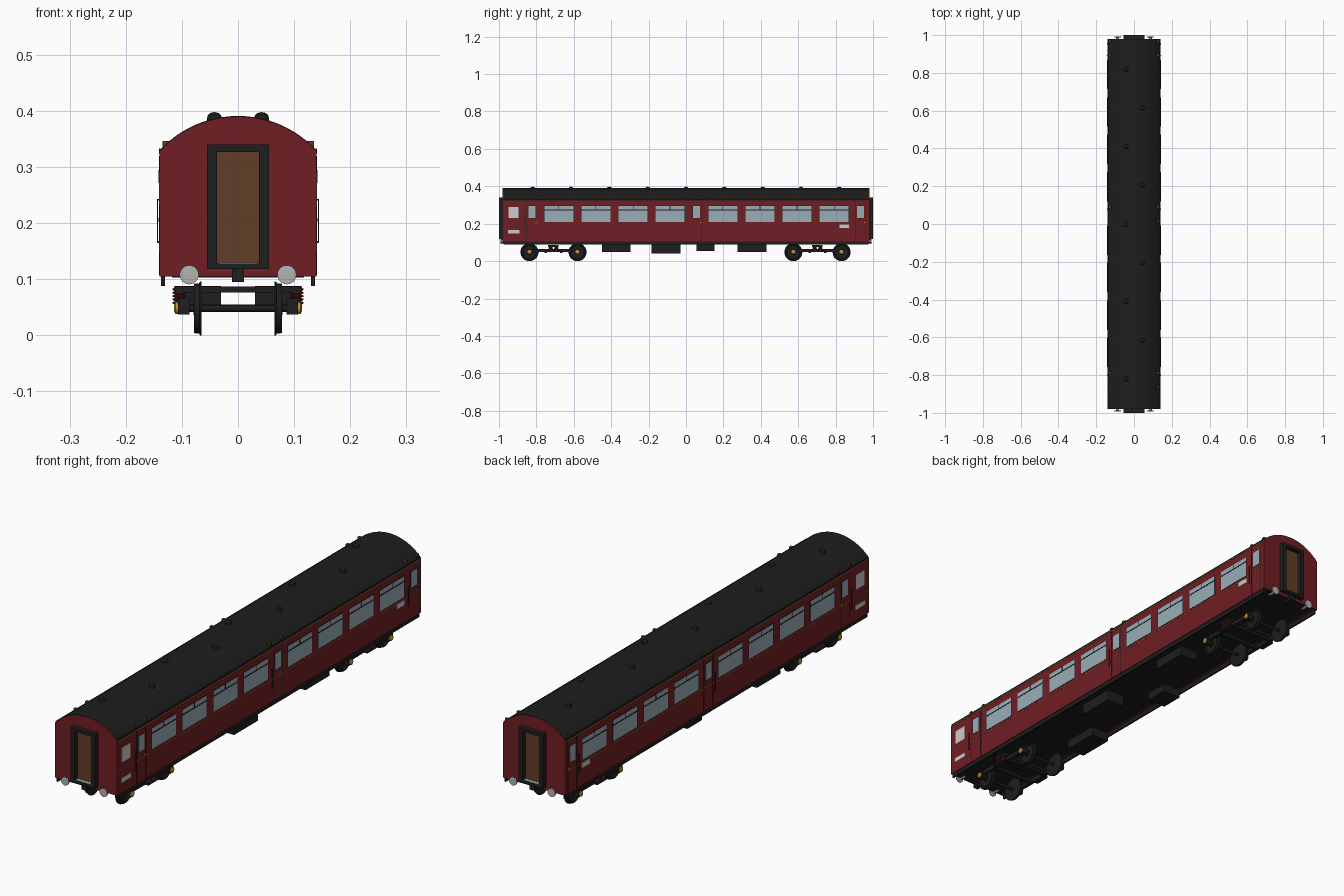
import bpy, bmesh, math
from mathutils import Matrix, Vector

if "Cube" in bpy.data.objects:
    bpy.data.objects.remove(bpy.data.objects["Cube"])

def material(name, r, g, b):
    m = bpy.data.materials.new(name)
    m.diffuse_color = (r, g, b, 1)
    m.use_nodes = True
    m.node_tree.nodes["Principled BSDF"].inputs["Base Color"].default_value = m.diffuse_color
    return m

RED = material("maroon", 0.165, 0.013, 0.017)
BLACK = material("black", 0.013, 0.013, 0.013)
GLASS = material("glass", 0.32, 0.42, 0.48)
WHITE = material("white", 0.62, 0.62, 0.62)
STEEL = material("steel", 0.45, 0.45, 0.45)
BROWN = material("door_brown", 0.12, 0.047, 0.02)
GOLD = material("gold", 0.55, 0.28, 0.03)

def finish(name, bm, mat, smooth=False):
    bmesh.ops.recalc_face_normals(bm, faces=bm.faces)
    me = bpy.data.meshes.new(name)
    bm.to_mesh(me)
    bm.free()
    ob = bpy.data.objects.new(name, me)
    bpy.context.collection.objects.link(ob)
    me.materials.append(mat)
    if smooth:
        bpy.ops.object.select_all(action='DESELECT')
        ob.select_set(True)
        bpy.context.view_layer.objects.active = ob
        bpy.ops.object.shade_smooth_by_angle(angle=math.radians(35))
    return ob

def boxes(name, mat, ranges, mirror=""):
    """Boxes given as (x0, x1, y0, y1, z0, z1), repeated across the named axes."""
    bm = bmesh.new()
    for x0, x1, y0, y1, z0, z1 in ranges:
        for sx in ((1, -1) if "x" in mirror else (1,)):
            for sy in ((1, -1) if "y" in mirror else (1,)):
                c = Vector((sx * (x0 + x1) / 2, sy * (y0 + y1) / 2, (z0 + z1) / 2))
                s = Matrix.Diagonal((x1 - x0, y1 - y0, z1 - z0, 1))
                bmesh.ops.create_cube(bm, size=1, matrix=Matrix.Translation(c) @ s)
    return finish(name, bm, mat)

def lathes(name, mat, profile, places, n=24):
    """Turned (radius, height) profile placed at (position, axis) pairs."""
    bm = bmesh.new()
    for pos, axis in places:
        m = Matrix.Translation(pos) @ Vector(axis).to_track_quat('Z', 'Y').to_matrix().to_4x4()
        rings = []
        for r, h in profile:
            k = 1 if r == 0 else n
            rings.append([bm.verts.new(m @ Vector((r * math.cos(2 * math.pi * i / n),
                          r * math.sin(2 * math.pi * i / n), h))) for i in range(k)])
        for a, b in zip(rings, rings[1:]):
            for i in range(n):
                q = [a[i % len(a)], a[(i + 1) % len(a)], b[(i + 1) % len(b)], b[i % len(b)]]
                bm.faces.new(list(dict.fromkeys(q)))
    return finish(name, bm, mat, True)

def extrude_y(name, mat, outline, y0, y1):
    bm = bmesh.new()
    f = bm.faces.new([bm.verts.new((x, y0, z)) for x, z in outline])
    g = bmesh.ops.extrude_face_region(bm, geom=[f])["geom"]
    bmesh.ops.translate(bm, vec=(0, y1 - y0, 0), verts=[v for v in g if isinstance(v, bmesh.types.BMVert)])
    return finish(name, bm, mat, True)

# Body shell with arched top, and the roof skin over it
R, CZ = 0.189, 0.201
def arc(r, a, n=24):
    return [(r * math.sin(a - 2 * a * i / n), CZ + r * math.cos(a - 2 * a * i / n)) for i in range(n + 1)]

A = math.asin(0.14 / R)
extrude_y("body", RED, [(-0.14, 0.105), (0.14, 0.105)] + arc(R, A), -0.98, 0.98)
extrude_y("roof", BLACK, arc(R + 0.001, A) + arc(R - 0.002, A)[::-1], -0.976, 0.976)

# Rain gutters and waist lining
boxes("gutter", BLACK, [(0.138, 0.141, -0.976, 0.976, 0.325, 0.333)], "x")
boxes("lining", GOLD, [(0.139, 0.1408, -0.978, 0.978, 0.1985, 0.1998),
                       (0.139, 0.1412, -0.978, 0.978, 0.323, 0.325)], "x")

# Saloon windows: frames, panes, ventilator bars
starts = [-0.757, -0.56, -0.36, -0.163, 0.12, 0.318, 0.516, 0.714]
door_y = [-0.823, 0.056, 0.933]
W = 0.155
frames, panes, bars = [], [], []
for y in starts:
    frames.append((0.138, 0.1408, y - 0.002, y + W + 0.002, 0.208, 0.297))
    panes.append((0.138, 0.1412, y, y + W, 0.210, 0.295))
    bars.append((0.139, 0.1418, y, y + W, 0.272, 0.277))
    bars.append((0.139, 0.1418, y + W / 2 - 0.0015, y + W / 2 + 0.0015, 0.277, 0.295))
for y in door_y:
    frames.append((0.138, 0.1408, y - 0.020, y + 0.020, 0.228, 0.297))
    panes.append((0.138, 0.1412, y - 0.018, y + 0.018, 0.230, 0.295))
boxes("window_frames", BLACK, frames, "x")
boxes("window_panes", GLASS, panes, "x")
boxes("window_bars", BLACK, bars, "x")
boxes("white_panes_and_panels", WHITE, [(0.138, 0.1412, -0.95, -0.895, 0.230, 0.290),
      (0.138, 0.1412, -0.953, -0.89, 0.148, 0.166), (0.138, 0.1412, 0.822, 0.872, 0.177, 0.197)], "x")

# Side doors: seams, grab rails, handles, lamps above
seams, rails, handles, lamps = [], [], [], []
for y in door_y:
    for e in (-0.029, 0.029):
        seams.append((0.139, 0.1406, y + e - 0.001, y + e + 0.001, 0.108, 0.320))
    rails.append((0.1425, 0.1448, y - 0.041, y - 0.039, 0.165, 0.243))
    rails += [(0.139, 0.144, y - 0.041, y - 0.039, z, z + 0.003) for z in (0.165, 0.240)]
    handles.append((0.139, 0.144, y + 0.018, y + 0.026, 0.203, 0.208))
    for e in (-0.04, 0.036):
        lamps.append((0.118, 0.135, y + e - 0.006, y + e + 0.006, 0.328, 0.346))
boxes("door_seams", BLACK, seams, "x")
boxes("grab_rails", BLACK, rails, "x")
boxes("door_handles", GOLD, handles, "x")
boxes("door_lamps", BROWN, lamps, "x")

# End gangways with recessed doors
boxes("gangway_frame", BLACK, [(0.037, 0.055, 0.97, 1.0, 0.118, 0.340), (-0.055, -0.037, 0.97, 1.0, 0.118, 0.340),
      (-0.037, 0.037, 0.97, 1.0, 0.327, 0.340), (-0.037, 0.037, 0.97, 1.0, 0.118, 0.128)], "y")
boxes("gangway_door", BROWN, [(-0.037, 0.037, 0.97, 0.983, 0.128, 0.327)], "y")
boxes("gangway_step", STEEL, [(-0.035, 0.035, 0.98, 0.997, 0.127, 0.130)], "y")

# Floor, solebars, couplers
boxes("floor", BLACK, [(-0.118, 0.118, -0.975, 0.975, 0.1035, 0.107)])
boxes("solebar", BLACK, [(0.130, 0.137, -0.975, 0.975, 0.088, 0.107)], "x")
boxes("coupler", BLACK, [(-0.011, 0.011, 0.94, 0.992, 0.095, 0.119)], "y")

# Equipment boxes below the floor
boxes("equipment_boxes", BLACK, [(-0.112, -0.030, -0.45, -0.297, 0.050, 0.088), (0.030, 0.112, -0.185, -0.03, 0.042, 0.088),
      (-0.112, -0.030, 0.056, 0.152, 0.054, 0.088), (0.030, 0.112, 0.275, 0.43, 0.049, 0.088)])

# Buffers
ends = [(sx, sy) for sx in (1, -1) for sy in (1, -1)]
lathes("buffers", STEEL, [(0, 0), (0.008, 0), (0.008, 0.034), (0.017, 0.035), (0.017, 0.040), (0, 0.041)],
       [((sx * 0.087, sy * 0.952, 0.108), (0, sy, 0)) for sx, sy in ends])

# Roof vents, alternating sides
lathes("roof_vents", BLACK, [(0, 0), (0.013, 0), (0.013, 0.007), (0.0115, 0.012), (0.007, 0.0155), (0, 0.017)],
       [((-0.042 if i % 2 == 0 else 0.042, -0.82 + 0.205 * i, 0.381), (0, 0, 1)) for i in range(9)], 16)

# Wheels, axles and axle caps
axles = [-0.837, -0.58, 0.574, 0.832]
sides = [(s, y) for s in (1, -1) for y in axles]
lathes("wheels", BLACK, [(0, 0), (0.048, 0), (0.048, 0.003), (0.045, 0.004), (0.044, 0.013), (0.037, 0.013),
       (0.035, 0.008), (0.014, 0.008), (0.012, 0.014), (0, 0.014)],
       [((s * 0.065, y, 0.048), (s, 0, 0)) for s, y in sides], 32)
lathes("axles", BLACK, [(0, -0.1), (0.006, -0.1), (0.006, 0.1), (0, 0.1)], [((0, y, 0.048), (1, 0, 0)) for y in axles], 12)
lathes("axle_caps", GOLD, [(0, 0), (0.011, 0), (0.011, 0.005), (0.006, 0.008), (0, 0.008)],
       [((s * 0.106, y, 0.049), (s, 0, 0)) for s, y in sides], 16)

# Bogie frames, axle boxes, bolsters
parts, cross = [], []
for k in (0, 2):
    a, b = axles[k], axles[k + 1]
    c = (a + b) / 2
    parts.append((0.088, 0.102, a, b, 0.050, 0.066))
    parts += [(0.086, 0.107, y - 0.013, y + 0.013, 0.037, 0.066) for y in (a, b)]
    parts.append((0.088, 0.114, c - 0.032, c + 0.032, 0.048, 0.056))
    cross.append((-0.114, 0.114, c - 0.028, c + 0.028, 0.076, 0.087))
    cross += [(-0.09, 0.09, c + e - 0.007, c + e + 0.007, 0.044, 0.055) for e in (-0.042, 0.042)]
boxes("bogie_side_frames", BLACK, parts, "x")
boxes("bogie_bolsters", BLACK, cross)

# Coil springs: stacked ridges at each bogie centre
coil = [(0, 0.055)]
for i in range(5):
    z = 0.055 + i * 0.006
    coil += [(0.007, z), (0.012, z + 0.002), (0.012, z + 0.004), (0.007, z + 0.006)]
coil.append((0, 0.0851))
lathes("springs", RED, coil, [((s * 0.105, (axles[k] + axles[k + 1]) / 2 + d, 0), (0, 0, 1))
       for s in (1, -1) for k in (0, 2) for d in (-0.015, 0.015)], 16)
